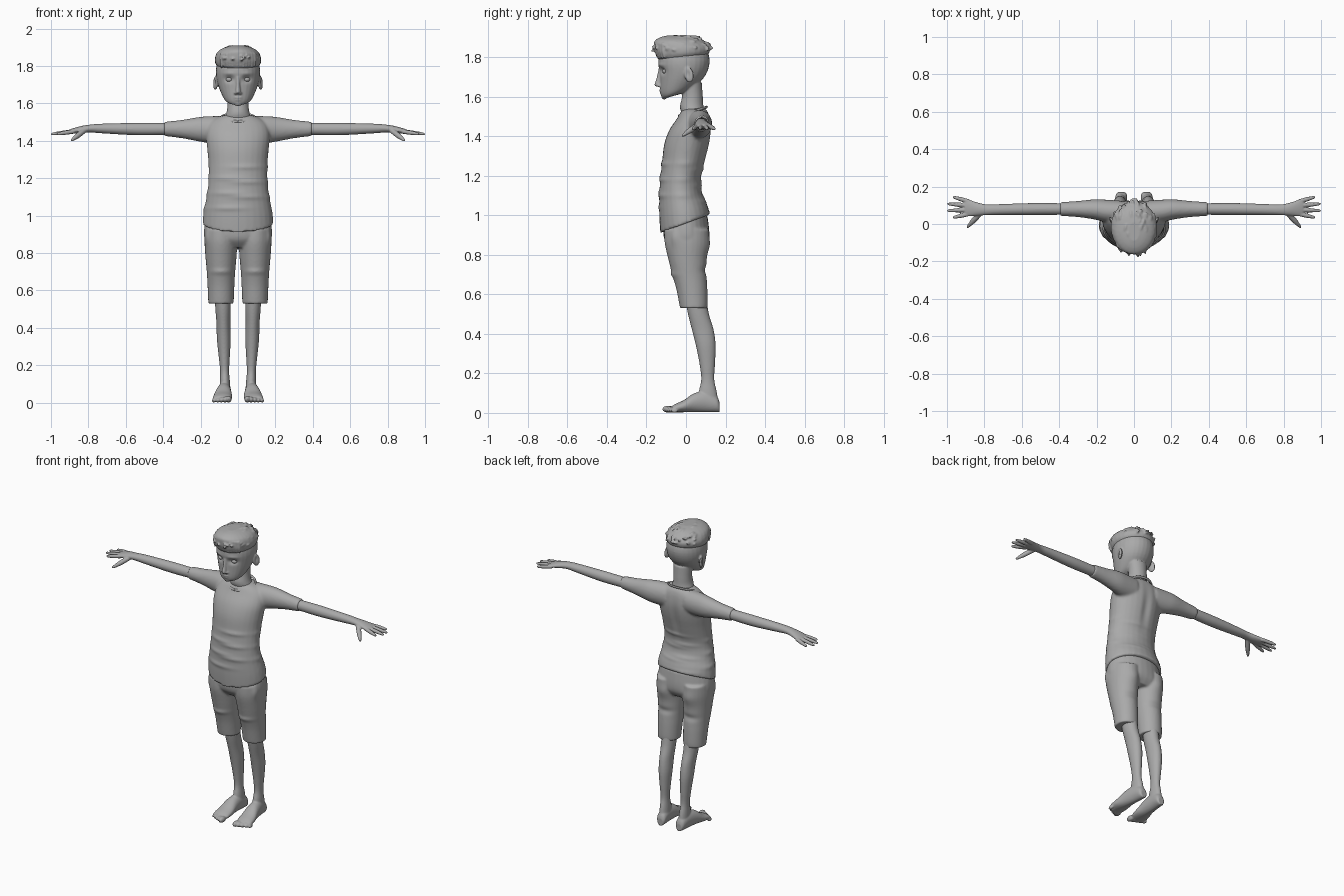
import bpy, bmesh, math, random
from mathutils import Vector, Matrix

random.seed(4)
cube = bpy.data.objects.get("Cube")
if cube:
    bpy.data.objects.remove(cube)

colour = (0.4, 0.4, 0.4, 1)
grey = bpy.data.materials.new("plain_grey")
grey.use_nodes = True
grey.diffuse_color = colour
grey.node_tree.nodes["Principled BSDF"].inputs["Base Color"].default_value = colour


def level(height):
    return 0


def spline(before, start, end, after, t):
    return 0.5 * (2 * start + (end - before) * t + (2 * before - 5 * start + 4 * end - after) * t ** 2
                  + (3 * start - before - 3 * end + after) * t ** 3)


def loft(bm, rings, count=28, steps=4):
    """Skin through elliptical rings of (centre, half axis, half axis), smoothly interpolated."""
    rings = [tuple(Vector(part) for part in ring) for ring in rings]
    last = len(rings) - 1
    fine = []
    for i in range(last):
        near = [rings[max(0, min(last, i + k))] for k in (-1, 0, 1, 2)]
        for step in range(steps):
            fine.append([spline(*parts, step / steps) for parts in zip(*near)])
    fine.append(rings[-1])
    loops = []
    for centre, u, v in fine:
        angles = [math.tau * j / count for j in range(count)]
        loops.append([bm.verts.new(centre + u * math.cos(a) + v * math.sin(a)) for a in angles])
    faces = [bm.faces.new(loops[0]), bm.faces.new(loops[-1])]
    for low, high in zip(loops, loops[1:]):
        for j in range(count):
            k = (j + 1) % count
            faces.append(bm.faces.new((low[j], low[k], high[k], high[j])))
    bmesh.ops.recalc_face_normals(bm, faces=faces)


def stack(bm, rows, x=0, lean=0, slope=level):
    """Upright loft through rows of (height, half width, front, back)."""
    rings = []
    for height, width, front, back in rows:
        depth = (back - front) / 2
        centre = (x + lean * height, (front + back) / 2, height)
        rings.append((centre, (width, 0, 0), (0, depth, depth * slope(height))))
    loft(bm, rings)


def limb(bm, rows, side):
    """Sideways loft through rows of (x, y, z, half depth, half height)."""
    loft(bm, [((side * x, y, z), (0, depth, 0), (0, 0, height)) for x, y, z, depth, height in rows])


def digit(bm, root, tip, thick, thin):
    """Tapered rod with a rounded tip."""
    root, tip = Vector(root), Vector(tip)
    axis = (tip - root).normalized()
    u = axis.orthogonal().normalized()
    v = axis.cross(u)
    profile = ((0, thick), (0.5, thick), (0.85, thin), (0.96, thin * 0.7), (1, thin * 0.2))
    loft(bm, [(root.lerp(tip, t), u * radius, v * radius) for t, radius in profile], count=12)


def ball(bm, centre, radii, turn=Matrix.Identity(4)):
    matrix = Matrix.Translation(centre) @ turn @ Matrix.Diagonal((*radii, 1))
    bmesh.ops.create_uvsphere(bm, u_segments=20, v_segments=12, radius=1, matrix=matrix)


def make(bm, name):
    mesh = bpy.data.meshes.new(name)
    bm.to_mesh(mesh)
    bm.free()
    obj = bpy.data.objects.new(name, mesh)
    bpy.context.collection.objects.link(obj)
    obj.data.materials.append(grey)
    for polygon in obj.data.polygons:
        polygon.use_smooth = True
    return obj


def fuse(bm, name, voxel, smoothing=4, pushes=()):
    """Melt overlapping shapes into one skin, then push soft dents and folds into it."""
    obj = make(bm, name)
    remesh = obj.modifiers.new("fuse", 'REMESH')
    remesh.mode = 'VOXEL'
    remesh.voxel_size = voxel
    remesh.use_smooth_shade = True
    soften = obj.modifiers.new("soften", 'SMOOTH')
    soften.factor = 0.5
    soften.iterations = smoothing
    bpy.context.view_layer.update()
    graph = bpy.context.evaluated_depsgraph_get()
    skin = bpy.data.meshes.new_from_object(obj.evaluated_get(graph))
    obj.modifiers.clear()
    obj.data = skin
    skin.materials.clear()
    skin.materials.append(grey)
    for vertex in skin.vertices:
        for centre, size, move in pushes:
            distance = sum(((p - c) / s) ** 2 for p, c, s in zip(vertex.co, centre, size))
            if distance < 9:
                vertex.co += Vector(move) * math.exp(-distance)


SIDES = (("left", 1), ("right", -1))

# Head and neck with nose, lips and ears
bm = bmesh.new()
stack(bm, [(1.6, .03, -.11, -.04), (1.61, .06, -.12, 0), (1.64, .083, -.13, .05), (1.71, .11, -.132, .1),
           (1.78, .118, -.14, .12), (1.85, .1, -.12, .1), (1.89, .06, -.07, .06)],
      slope=lambda height: max(0, 1.71 - height) * 2.5)
stack(bm, [(1.47, .1, 0, .11), (1.54, .065, -.03, .09), (1.6, .056, -.02, .085), (1.67, .06, -.02, .08)])
stack(bm, [(1.65, .01, -.15, -.12), (1.66, .014, -.16, -.12), (1.69, .011, -.15, -.12), (1.74, .009, -.14, -.12)])
ball(bm, (0, -.127, 1.632), (.024, .009, .005))
ball(bm, (0, -.124, 1.62), (.02, .009, .006))
ball(bm, (0, -.11, 1.6), (.02, .015, .015))
dents = []
for name, side in SIDES:
    ball(bm, (side * .013, -.136, 1.655), (.008, .01, .007))
    turn = Matrix.Rotation(side * -.35, 4, 'Z') @ Matrix.Rotation(.2, 4, 'X')
    ball(bm, (side * .12, .015, 1.71), (.01, .025, .04), turn)
    # Eye socket, brow and ear hollow
    dents.append(((side * .046, -.12, 1.73), (.024, .05, .016), (0, .016, 0)))
    dents.append(((side * .05, -.12, 1.76), (.03, .05, .01), (0, -.004, 0)))
    dents.append(((side * .13, .01, 1.715), (.01, .01, .02), (side * -.008, 0, 0)))
fuse(bm, "head_and_neck", .005, pushes=dents)

# Eyes
for name, side in SIDES:
    bm = bmesh.new()
    ball(bm, (side * .046, -.1, 1.728), (.02, .02, .014))
    make(bm, name + "_eye")

# Hair: swept cap with overlapping locks and a ragged fringe
bm = bmesh.new()
stack(bm, [(1.8, .112, -.14, .113), (1.82, .123, -.15, .12), (1.85, .122, -.16, .12),
           (1.88, .105, -.16, .095), (1.9, .07, -.13, .06), (1.91, .03, -.09, .01)],
      slope=lambda height: max(0, 1.85 - height) * 2)
for lock in range(90):
    around, rise = random.uniform(0, math.tau), random.random()
    reach = math.sqrt(1 - .9 * rise ** 2)
    place = (.115 * reach * math.sin(around), -.02 - .135 * reach * math.cos(around), 1.835 + .07 * rise)
    turn = Matrix.Rotation(random.uniform(-.3, .3), 4, 'Z') @ Matrix.Rotation(random.uniform(-.1, .3), 4, 'X')
    ball(bm, place, (.009, .026, .008), turn)
for strand in range(-6, 7):
    x = strand * .015
    y = 4.5 * x * x - .15
    digit(bm, (x * .9, y, 1.87), (x, y + .005, random.uniform(1.78, 1.8)), .013, .006)
fuse(bm, "hair", .005, smoothing=2)

# Shirt with short sleeves and soft folds
bm = bmesh.new()
stack(bm, [(.957, .19, -.13, .12), (1.02, .184, -.135, .11), (1.1, .168, -.135, .085), (1.18, .158, -.13, .076),
           (1.28, .158, -.12, .1), (1.36, .165, -.11, .12), (1.43, .17, -.085, .128), (1.49, .155, -.045, .122),
           (1.525, .11, -.025, .11), (1.54, .06, -.01, .095)],
      slope=lambda height: max(0, 1.1 - height) * 2.6)
folds = [((0, .12, 1.33), (.025, .05, .13), (0, -.01, 0))]
for name, side in SIDES:
    limb(bm, [(.07, .065, 1.46, .06, .073), (.15, .07, 1.46, .06, .072), (.21, .078, 1.462, .054, .065),
              (.3, .08, 1.463, .043, .049), (.395, .08, 1.464, .037, .038)], side)
    for fold in range(3):
        height = 1.07 + .08 * fold + .03 * side
        folds.append(((side * .06, -.13, height), (.1, .06, .013), (0, -.006, 0)))
        folds.append(((side * .17, 0, height), (.03, .08, .015), (side * .004, 0, 0)))
        folds.append(((side * .04, .08, height - .03), (.1, .06, .012), (0, .005, 0)))
fuse(bm, "shirt", .008, pushes=folds)

# Collar band, lower at the front
bm = bmesh.new()
middle = Vector((0, .035, 1.525))
band = []
for step in range(33):
    angle = math.tau * step / 32
    arm = Vector((.088 * math.sin(angle), -.07 * math.cos(angle), -.022 * math.cos(angle)))
    band.append((middle + arm, arm.normalized() * .006, (0, 0, .007)))
loft(bm, band, count=8, steps=1)
make(bm, "collar")

# Knee-length shorts
bm = bmesh.new()
stack(bm, [(.83, .14, -.07, .09), (.87, .176, -.106, .114), (.92, .182, -.116, .118), (1, .172, -.118, .108)])
folds = []
for name, side in SIDES:
    stack(bm, [(.53, .068, -.03, .108), (.56, .069, -.036, .11), (.63, .072, -.05, .108), (.7, .076, -.07, .104),
               (.78, .083, -.09, .105), (.86, .088, -.108, .115), (.93, .085, -.11, .116)], x=side * .091)
    # Knee crease, back crease, seat and pocket
    folds.append(((side * .09, -.07, .7), (.06, .06, .015), (0, -.006, 0)))
    folds.append(((side * .09, .1, .72), (.06, .05, .02), (0, -.008, 0)))
    folds.append(((side * .09, .11, .85), (.05, .05, .04), (0, .007, 0)))
    folds.append(((side * .165, -.06, .89), (.012, .05, .04), (side * .006, -.004, 0)))
fuse(bm, "shorts", .007, pushes=folds)

for name, side in SIDES:
    # Arm, palm, fingers and thumb
    bm = bmesh.new()
    limb(bm, [(.34, .08, 1.464, .03, .031), (.53, .08, 1.463, .032, .033), (.72, .077, 1.466, .029, .026),
              (.79, .076, 1.466, .029, .021), (.84, .08, 1.46, .036, .019), (.88, .085, 1.453, .044, .015),
              (.905, .087, 1.448, .043, .011)], side)
    for finger in range(4):
        length = .97 if finger in (0, 3) else 1
        root = (side * .88, .12 - .022 * finger, 1.45)
        digit(bm, root, (side * length, .145 - .037 * finger, 1.436), .0115, .0085)
    digit(bm, (side * .82, .06, 1.457), (side * .893, -.02, 1.4), .0145, .009)
    fuse(bm, name + "_arm", .004, smoothing=3)

    # Leg, foot and toes
    bm = bmesh.new()
    stack(bm, [(.6, .045, -.01, .1), (.5, .041, .01, .116), (.42, .037, .03, .14), (.34, .037, .05, .15),
               (.25, .03, .068, .147), (.17, .024, .077, .143), (.11, .027, .065, .155), (.05, .03, .06, .165)],
          x=side * .067, lean=side * .026)
    foot = [(.17, .02, .025), (.155, .03, .04), (.1, .035, .053), (.04, .042, .048), (-.01, .05, .031),
            (-.05, .051, .022), (-.07, .046, .016)]
    loft(bm, [((side * (.08 - .08 * y), y, height + .003), (width, 0, 0), (0, 0, height))
              for y, width, height in foot])
    for toe in range(5):
        size = .019 - .002 * toe
        ball(bm, (side * (.05 + .02 * toe), .008 * toe - .09, size), (size * .85, size * 1.6, size * .95))
    fuse(bm, name + "_leg", .005, smoothing=3)
